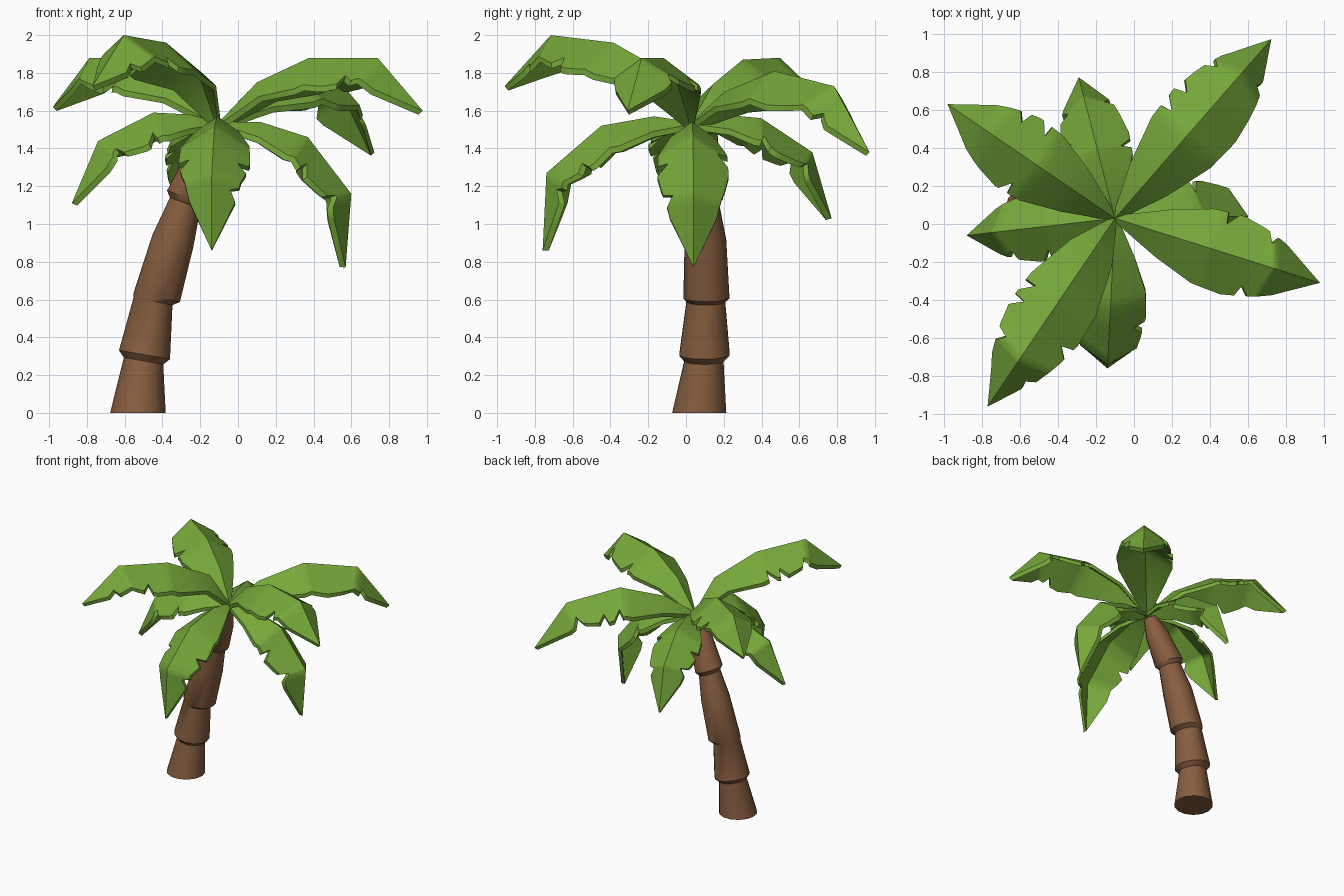
import bpy, bmesh, math
from mathutils import Vector, Matrix

cube = bpy.data.objects.get("Cube")
if cube:
    bpy.data.objects.remove(cube, do_unlink=True)


def material(name, color):
    mat = bpy.data.materials.new(name)
    mat.use_nodes = True
    mat.diffuse_color = (*color, 1)
    mat.node_tree.nodes["Principled BSDF"].inputs["Base Color"].default_value = (*color, 1)
    return mat


GREEN = material("leaf green", (0.18, 0.39, 0.042))
BROWN = material("bark brown", (0.24, 0.11, 0.05))


def loft(name, rings, mat, angle):
    """Skin a list of equal-length closed rings, capped at both ends."""
    bm = bmesh.new()
    rows = [[bm.verts.new(p) for p in ring] for ring in rings]
    n = len(rows[0])
    for a, b in zip(rows, rows[1:]):
        for i in range(n):
            j = (i + 1) % n
            bm.faces.new((a[i], a[j], b[j], b[i]))
    bm.faces.new(rows[0][::-1])
    bm.faces.new(rows[-1])
    bmesh.ops.remove_doubles(bm, verts=bm.verts, dist=0.0005)
    bmesh.ops.recalc_face_normals(bm, faces=bm.faces)
    mesh = bpy.data.meshes.new(name)
    bm.to_mesh(mesh)
    bm.free()
    obj = bpy.data.objects.new(name, mesh)
    bpy.context.collection.objects.link(obj)
    mesh.materials.append(mat)
    bpy.ops.object.select_all(action="DESELECT")
    obj.select_set(True)
    bpy.context.view_layer.objects.active = obj
    bpy.ops.object.shade_smooth_by_angle(angle=math.radians(angle))


def interp(table, t):
    for (t0, a), (t1, b) in zip(table, table[1:]):
        if t <= t1:
            return a + (b - a) * (t - t0) / (t1 - t0)
    return table[-1][1]


# Trunk: leaning stack of tapered sections; x, y, z, radius, lean in degrees
SECTIONS = [
    (-0.53, 0.07, 0, 0.147, 0),
    (-0.50, 0.095, 0.275, 0.106, 10), (-0.495, 0.098, 0.308, 0.137, 10),
    (-0.45, 0.105, 0.59, 0.105, 11), (-0.43, 0.108, 0.612, 0.125, 11),
    (-0.345, 0.103, 0.91, 0.113, 16),
    (-0.28, 0.09, 1.11, 0.086, 20), (-0.272, 0.088, 1.14, 0.11, 20),
    (-0.18, 0.06, 1.36, 0.088, 25), (-0.125, 0.04, 1.5, 0.05, 25),
]
SIDES = 14
trunk_rings = []
for x, y, z, r, lean in SECTIONS:
    tilt = Matrix.Rotation(math.radians(lean), 3, "Y")
    trunk_rings.append([
        Vector((x, y, z)) + tilt @ Vector((r * math.cos(a), r * math.sin(a), 0))
        for a in (math.tau * i / SIDES for i in range(SIDES))])
loft("trunk", trunk_rings, BROWN, 38)

# Fronds: ridged blades with ragged edges, thick enough to show a rim
CROWN = Vector((-0.1, 0.03, 0))
WIDTH = [(0, 0.02), (1, 0.13), (1.8, 0.205), (2.4, 0.215), (2.8, 0.19), (3.3, 0.14), (4, 0)]
DROP = 0.7
THICK = 0.032
BITE = 0.05
HEAL = 0.22


def edge_width(t, notches):
    w = interp(WIDTH, t)
    for n in notches:
        w *= interp([(-9, 1), (n, 1), (n + BITE, 0.7), (n + HEAL, 1), (9, 1)], t)
    return w


def frond(name, tip, spine, scale, left_notches, right_notches):
    out = Vector((*tip, 0)) - CROWN
    out.z = 0
    out.normalize()
    side = Vector((-out.y, out.x, 0))
    up = Vector((0, 0, 1))
    pts = [CROWN + out * r + up * z for r, z in spine]
    # Averaged direction of the ridge at each of its bends
    steps = [(b - a).normalized() for a, b in zip(pts, pts[1:])]
    tangents = [steps[0]] + [(a + b).normalized() for a, b in zip(steps, steps[1:])] + [steps[-1]]
    normals = [t.cross(side).normalized() for t in tangents]
    stations = {0, 1, 2, 3, 4} | {t for t, w in WIDTH}
    for n in left_notches + right_notches:
        stations |= {n, n + BITE, n + HEAL}
    rings = []
    for t in sorted(stations):
        i = min(int(t), 3)
        ridge = pts[i].lerp(pts[i + 1], t - i)
        normal = normals[i].lerp(normals[i + 1], t - i).normalized()
        wl = edge_width(t, left_notches) * scale
        wr = edge_width(t, right_notches) * scale
        top = [ridge + side * wl - normal * wl * DROP, ridge,
               ridge - side * wr - normal * wr * DROP]
        rings.append(top + [p - normal * THICK for p in reversed(top)])
    loft(name, rings, GREEN, 48)


# Long upper fronds
frond("back_left_frond", (0.72, 0.97),
      [(0, 1.54), (0.23, 1.7), (0.58, 1.81), (1.0, 1.73), (1.25, 1.38)],
      1, [2.05, 2.4, 2.95], [3.2])
frond("left_frond", (0.98, -0.31),
      [(0, 1.54), (0.21, 1.75), (0.5, 1.88), (0.88, 1.88), (1.13, 1.6)],
      1, [2.1, 2.9], [2.65])
frond("front_right_frond", (-0.77, -0.96),
      [(0, 1.54), (0.16, 1.8), (0.5, 1.96), (0.9, 2.0), (1.195, 1.73)],
      1, [2.5, 3.3], [1.95, 2.25, 2.85])
frond("back_right_frond", (-0.98, 0.63),
      [(0, 1.54), (0.2, 1.74), (0.48, 1.87), (0.83, 1.88), (1.065, 1.62)],
      1, [2.1], [2.1, 2.6])

# Short drooping fronds
frond("low_right_frond", (-0.88, -0.06),
      [(0, 1.54), (0.16, 1.58), (0.35, 1.59), (0.645, 1.44), (0.785, 1.11)],
      0.85, [2.1, 2.85], [2.3])
frond("low_front_frond", (-0.14, -0.76),
      [(0, 1.54), (0.2, 1.57), (0.48, 1.52), (0.77, 1.27), (0.79, 0.86)],
      0.88, [2.5, 3.1], [2.4])
frond("low_back_frond", (-0.29, 0.77),
      [(0, 1.54), (0.17, 1.58), (0.38, 1.56), (0.66, 1.38), (0.765, 1.03)],
      0.85, [2.3, 2.9], [2.0, 3.0])
frond("low_left_frond", (0.57, 0.04),
      [(0, 1.54), (0.22, 1.54), (0.47, 1.46), (0.7, 1.16), (0.67, 0.77)],
      0.88, [2.0], [2.2, 2.9])
